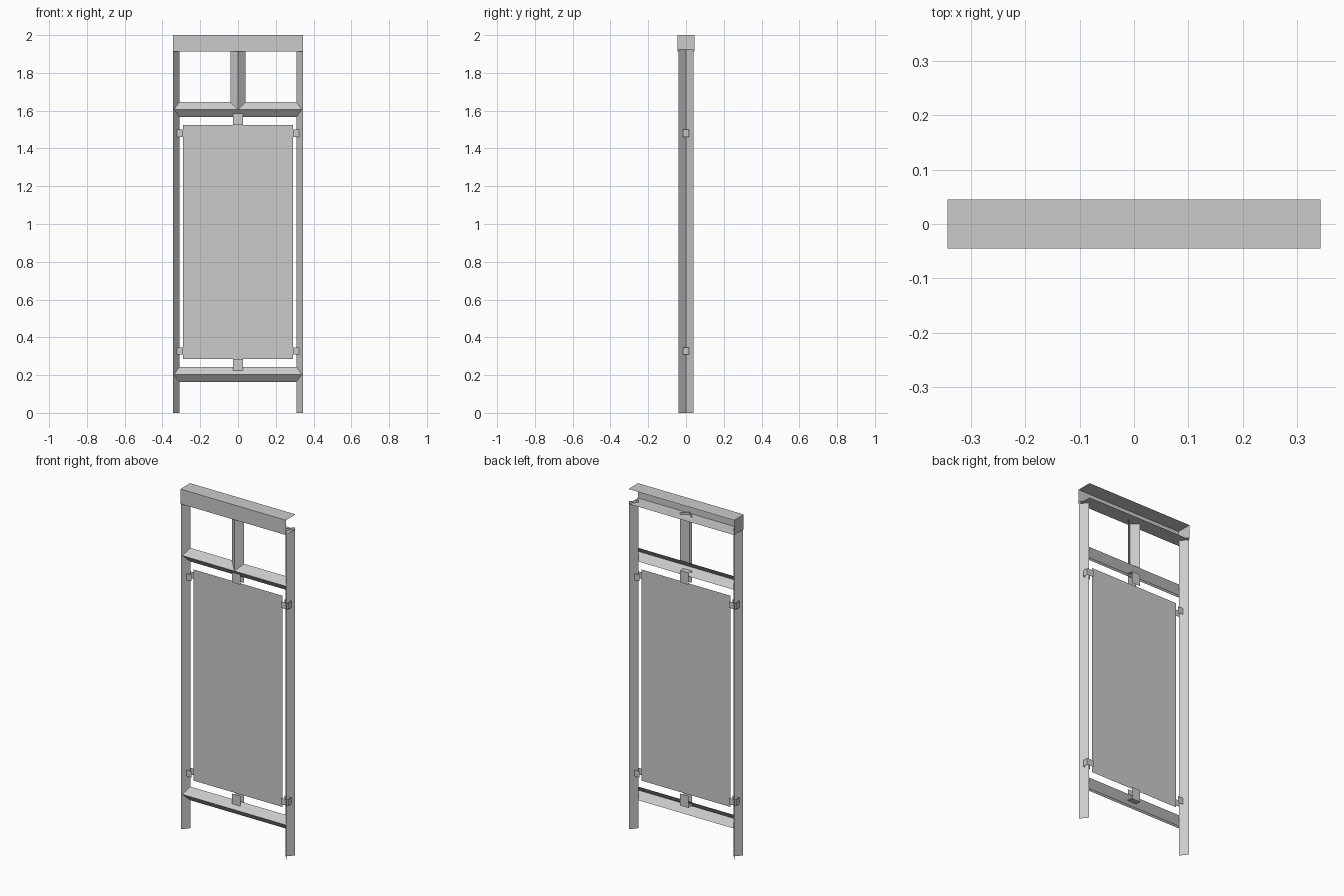
import bpy

if "Cube" in bpy.data.objects:
    bpy.data.objects.remove(bpy.data.objects["Cube"])

W, INNER, A, D = 0.343, 0.31, 0.04, 0.034   # half width, inner post line, fold half width, fold depth
CAP_LOW, POST_TOP, CAP_Y = 1.913, 1.926, 0.045


def mesh_object(name, verts, faces):
    me = bpy.data.meshes.new(name)
    me.from_pydata(verts, [], faces)
    ob = bpy.data.objects.new(name, me)
    bpy.context.collection.objects.link(ob)
    return ob


def folded_sheet(name, start, end, ends=()):
    """Thin folded sheet joining two matching open profiles, with optional end plates."""
    n = len(start)
    faces = [(i, i + 1, n + i + 1, n + i) for i in range(n - 1)]
    return mesh_object(name, start + end, faces + list(ends))


# Side posts: V folds with the ridge pointing inwards
for s, side in ((-1, "left"), (1, "right")):
    prof = [(s * W, -A), (s * INNER, 0), (s * W, A)]
    folded_sheet(side + "_post", [(x, y, 0) for x, y in prof],
                 [(x, y, POST_TOP) for x, y in prof])

# Cross rails: V folds with the ridge to the front, mitred into the posts
tip = INNER + D * (W - INNER) / A
for name, z in (("lower_rail", 0.204), ("upper_rail", 1.606)):
    prof = [(INNER, 0, z - A), (tip, -D, z), (INNER, 0, z + A)]
    folded_sheet(name, [(-x, y, h) for x, y, h in prof], prof)

# Short centre post, mitred onto the upper rail
folded_sheet("centre_post",
             [(-A, 0, 1.646), (0, -D, 1.606), (A, 0, 1.646)],
             [(-A, 0, POST_TOP), (0, -D, POST_TOP), (A, 0, POST_TOP)])

# Top cap: channel open at the back, closed at the left end
prof = [(CAP_Y, 2), (-CAP_Y, 2), (-CAP_Y, CAP_LOW), (CAP_Y, CAP_LOW)]
folded_sheet("top_cap", [(-W, y, z) for y, z in prof],
             [(W, y, z) for y, z in prof], [(0, 1, 2, 3)])

# Flat panel
P, PZ0, PZ1 = 0.29, 0.285, 1.525
mesh_object("panel", [(-P, 0, PZ0), (P, 0, PZ0), (P, 0, PZ1), (-P, 0, PZ1)], [(0, 1, 2, 3)])

# Clips: small channels holding the panel to posts and rails
C = 0.016
for s, side in ((-1, "left"), (1, "right")):
    for z, level in ((0.327, "lower"), (1.48, "upper")):
        prof = [(s * P, -C), (s * 0.335, -C), (s * 0.335, C), (s * P, C)]
        folded_sheet(f"{level}_{side}_clip", [(x, y, z - 0.019) for x, y in prof],
                     [(x, y, z + 0.019) for x, y in prof])
for name, z0, z1 in (("bottom_clip", PZ0, 0.215), ("top_clip", PZ1, 1.595)):
    prof = [(-C, z0), (-C, z1), (C, z1), (C, z0)]
    folded_sheet(name, [(-0.027, y, z) for y, z in prof],
                 [(0.027, y, z) for y, z in prof])
